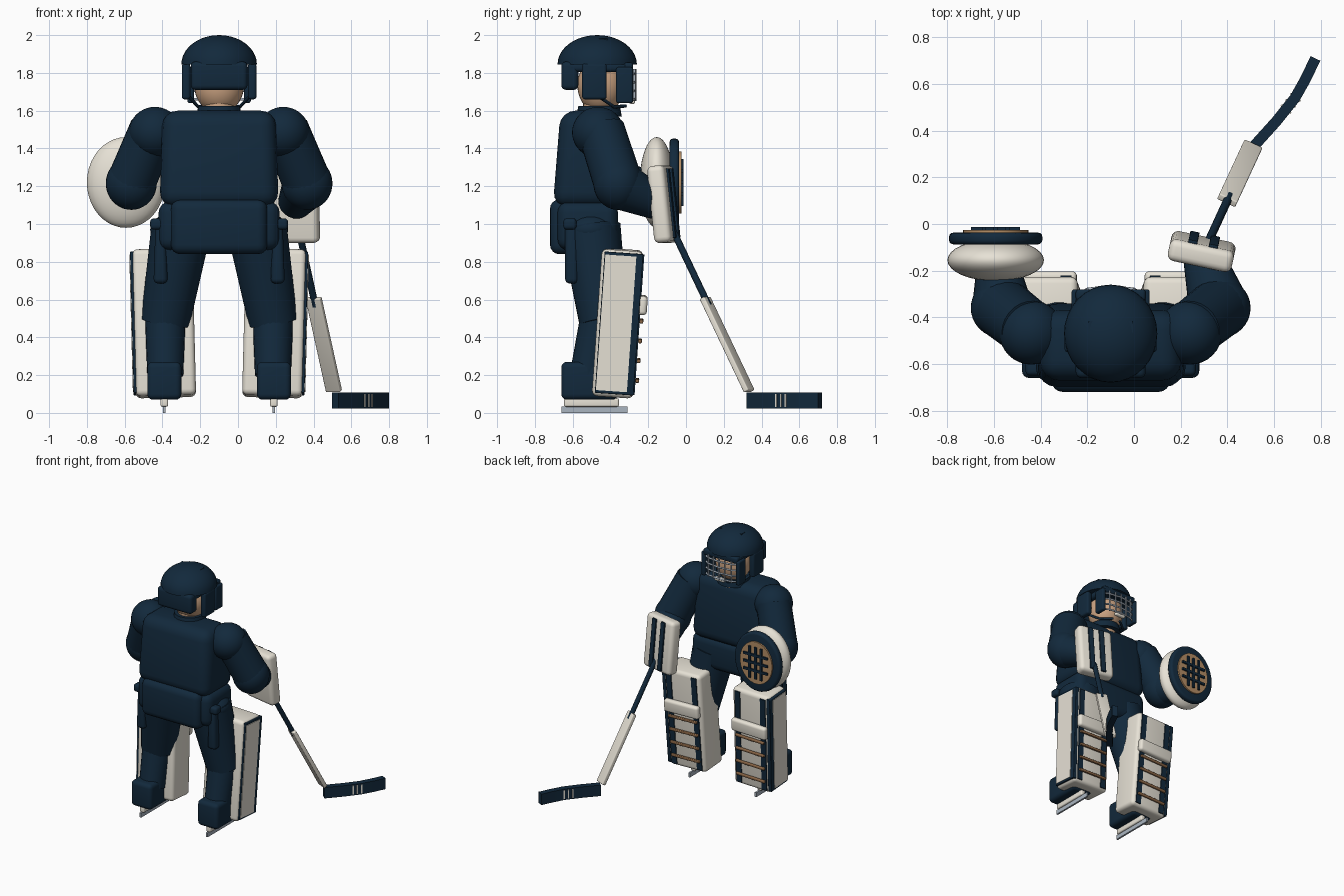
import bpy, bmesh
from math import radians
from mathutils import Matrix, Vector

if "Cube" in bpy.data.objects:
    bpy.data.objects.remove(bpy.data.objects["Cube"], do_unlink=True)

CX = -0.1  # body centre line


def material(name, rgb):
    m = bpy.data.materials.new(name)
    m.use_nodes = True
    m.diffuse_color = (*rgb, 1)
    m.node_tree.nodes["Principled BSDF"].inputs["Base Color"].default_value = (*rgb, 1)
    return m


NAVY = material("navy", (0.006, 0.022, 0.045))
WHITE = material("cream white", (0.80, 0.76, 0.67))
SKIN = material("skin", (0.62, 0.38, 0.23))
TAN = material("tan leather", (0.46, 0.27, 0.13))
BROWN = material("brown lace", (0.25, 0.13, 0.06))
STEEL = material("steel", (0.40, 0.46, 0.53))


def finish(name, bm, mat, matrix=Matrix()):
    bmesh.ops.recalc_face_normals(bm, faces=bm.faces)
    me = bpy.data.meshes.new(name)
    bm.to_mesh(me)
    bm.free()
    me.materials.append(mat)
    ob = bpy.data.objects.new(name, me)
    ob.matrix_world = matrix
    bpy.context.collection.objects.link(ob)
    bpy.ops.object.select_all(action="DESELECT")
    ob.select_set(True)
    bpy.context.view_layer.objects.active = ob
    bpy.ops.object.shade_smooth_by_angle(angle=radians(40))
    return ob


def block(name, size, loc, mat, bevel=0.0, frame=Matrix(), taper=(1, 1)):
    """Rounded box; taper scales the top in x and y."""
    bm = bmesh.new()
    bmesh.ops.create_cube(bm, size=1)
    for v in bm.verts:
        k = taper if v.co.z > 0 else (1, 1)
        v.co = Vector((v.co.x * size[0] * k[0], v.co.y * size[1] * k[1], v.co.z * size[2]))
    if bevel:
        bmesh.ops.bevel(bm, geom=bm.edges[:], offset=bevel, segments=4, profile=0.5, affect="EDGES")
    return finish(name, bm, mat, frame @ Matrix.Translation(loc))


def rod(name, a, b, r1, r2, mat, sides=24):
    a, b = Vector(a), Vector(b)
    bm = bmesh.new()
    bmesh.ops.create_cone(bm, cap_ends=True, segments=sides, radius1=r1, radius2=r2, depth=(b - a).length)
    rot = (b - a).to_track_quat("Z", "Y").to_matrix().to_4x4()
    return finish(name, bm, mat, Matrix.Translation((a + b) / 2) @ rot)


def ball(name, loc, radii, mat, half=False):
    bm = bmesh.new()
    bmesh.ops.create_uvsphere(bm, u_segments=32, v_segments=20, radius=1)
    if half:
        bmesh.ops.bisect_plane(bm, geom=bm.verts[:] + bm.edges[:] + bm.faces[:], plane_co=(0, 0, 0),
                               plane_no=(0, 0, 1), clear_inner=True)
        bmesh.ops.holes_fill(bm, edges=[e for e in bm.edges if e.is_boundary])
    bmesh.ops.scale(bm, vec=radii, verts=bm.verts)
    return finish(name, bm, mat, Matrix.Translation(loc))


def disc(name, loc, rx, rz, depth, mat, bevel=0.0):
    bm = bmesh.new()
    bmesh.ops.create_cone(bm, cap_ends=True, segments=40, radius1=1, radius2=1, depth=depth)
    bmesh.ops.scale(bm, vec=(rx, rz, 1), verts=bm.verts)
    if bevel:
        rims = [e for e in bm.edges if abs(e.verts[0].co.z - e.verts[1].co.z) < 1e-4]
        bmesh.ops.bevel(bm, geom=rims, offset=bevel, segments=3, profile=0.5, affect="EDGES")
    return finish(name, bm, mat, Matrix.Translation(loc) @ Matrix.Rotation(radians(90), 4, "X"))


def wire(name, points, r, mat):
    cu = bpy.data.curves.new(name, "CURVE")
    cu.dimensions = "3D"
    cu.bevel_depth, cu.bevel_resolution, cu.use_fill_caps = r, 2, True
    sp = cu.splines.new("POLY")
    sp.points.add(len(points) - 1)
    for p, co in zip(sp.points, points):
        p.co = (*co, 1)
    cu.materials.append(mat)
    bpy.context.collection.objects.link(bpy.data.objects.new(name, cu))


# Torso, collar and trousers
block("torso", (0.63, 0.37, 0.51), (CX, -0.52, 1.345), NAVY, 0.08, taper=(0.95, 0.78))
rod("collar", (CX, -0.46, 1.57), (CX, -0.46, 1.625), 0.12, 0.11, NAVY, 32)
block("pelvis", (0.64, 0.32, 0.26), (CX, -0.52, 0.99), NAVY, 0.06)
block("lower_back_pad", (0.51, 0.22, 0.29), (CX, -0.61, 0.985), NAVY, 0.05)

# Head and helmet
rod("neck", (CX, -0.46, 1.55), (CX, -0.46, 1.72), 0.085, 0.085, SKIN)
ball("head", (CX, -0.45, 1.735), (0.132, 0.125, 0.15), SKIN)
ball("helmet_shell", (CX, -0.47, 1.845), (0.2, 0.21, 0.155), NAVY, half=True)
block("helmet_rim", (0.3, 0.32, 0.05), (CX, -0.47, 1.83), NAVY, 0.02)
block("helmet_back", (0.3, 0.09, 0.15), (CX, -0.615, 1.785), NAVY, 0.025)
block("brow_guard", (0.3, 0.05, 0.05), (CX, -0.305, 1.83), NAVY, 0.015)
block("chin_cup", (0.09, 0.03, 0.03), (CX, -0.285, 1.65), WHITE, 0.01)
for i, z in enumerate((1.66, 1.705, 1.75, 1.795)):
    wire(f"cage_bar_{i}", [(CX + x, y, z) for x, y in
         ((-0.15, -0.31), (-0.1, -0.28), (0, -0.268), (0.1, -0.28), (0.15, -0.31))], 0.007, STEEL)
for i in range(-2, 3):
    x, y = i * 0.05, -0.268 - 0.003 * i * i
    wire(f"cage_upright_{i + 2}", [(CX + x, y, 1.65), (CX + x, y, 1.82)], 0.006, STEEL)

# Paired body parts
for s, side in ((1, "left"), (-1, "right")):
    def P(dx, y, z):
        return (CX + s * dx, y, z)

    block(side + "_ear_guard", (0.045, 0.13, 0.19), P(0.175, -0.485, 1.755), NAVY, 0.015)
    block(side + "_cage_mount", (0.035, 0.09, 0.19), P(0.15, -0.325, 1.735), NAVY, 0.012)
    wire(side + "_chin_strap", [P(0.165, -0.47, 1.68), P(0.11, -0.38, 1.62), P(0.03, -0.32, 1.625)], 0.009, NAVY)
    for k in (0.055, 0.085):
        block(side + "_helmet_vent", (0.02, 0.05, 0.012), P(k, -0.44, 1.985 - k * 0.1), NAVY)

    # Arms
    ball(side + "_shoulder", P(0.34, -0.465, 1.485), (0.138, 0.138, 0.135), NAVY)
    rod(side + "_upper_arm", P(0.35, -0.45, 1.5), P(0.465, -0.36, 1.22), 0.125, 0.13, NAVY)
    ball(side + "_elbow", P(0.465, -0.36, 1.215), (0.135, 0.13, 0.14), NAVY)
    hand = P(0.4, -0.15, 1.11) if s > 0 else P(0.485, -0.17, 1.18)
    rod(side + "_forearm", P(0.465, -0.36, 1.21), hand, 0.132, 0.09, NAVY)

    # Legs
    ball(side + "_hip", P(0.2, -0.505, 0.97), (0.165, 0.145, 0.1), NAVY)
    rod(side + "_thigh", P(0.2, -0.505, 0.98), P(0.285, -0.435, 0.48), 0.16, 0.13, NAVY)
    rod(side + "_shin", P(0.285, -0.44, 0.56), P(0.285, -0.52, 0.2), 0.11, 0.095, NAVY)
    block(side + "_hip_guard", (0.1, 0.07, 0.06), P(0.315, -0.615, 1.0), NAVY, 0.02)
    block(side + "_thigh_flap", (0.075, 0.07, 0.33), P(0.31, -0.605, 0.85), NAVY, 0.025, taper=(0.7, 1))

    # Skates
    block(side + "_boot", (0.18, 0.3, 0.2), P(0.29, -0.51, 0.17), NAVY, 0.03)
    block(side + "_blade_holder", (0.04, 0.29, 0.045), P(0.29, -0.5, 0.055), WHITE, 0.01)
    block(side + "_skate_blade", (0.014, 0.35, 0.035), P(0.29, -0.485, 0.0175), STEEL)

    # Leg pads, built in a tilted frame
    F = (Matrix.Translation(P(0.292, -0.362, 0.475)) @ Matrix.Rotation(radians(-4), 4, "X")
         @ Matrix.Rotation(radians(s * 1.5), 4, "Y"))
    block(side + "_leg_pad", (0.32, 0.22, 0.78), (0, 0, 0), WHITE, 0.03, F)
    block(side + "_pad_edge", (0.03, 0.205, 0.75), (s * 0.155, 0.008, 0.003), NAVY, 0.005, F)
    block(side + "_pad_side_panel", (0.006, 0.165, 0.72), (s * 0.171, -0.008, 0.003), WHITE, 0, F)
    for k in (-1, 1):
        block(side + "_pad_stripe", (0.045, 0.012, 0.74), (k * 0.11, 0.11, 0), NAVY, 0, F)
    block(side + "_knee_roll", (0.3, 0.05, 0.1), (0, 0.125, 0.105), WHITE, 0.02, F)
    for i in range(4):
        bar = block(side + f"_pad_lace_{i}", (0.25, 0.02, 0.02), (0, 0.125, 0.02 - i * 0.105), BROWN, 0.006, F)

# Catching glove
G = Vector((-0.593, -0.155, 1.22))
ball("catch_glove", G, (0.207, 0.09, 0.24), WHITE)
disc("glove_rim", G + Vector((0, 0.093, 0)), 0.2, 0.232, 0.05, NAVY, 0.018)
disc("glove_palm", G + Vector((0, 0.122, 0)), 0.14, 0.165, 0.016, TAN)
for i in (-1, 0, 1):
    block("glove_web_upright", (0.018, 0.014, 0.25), G + Vector((i * 0.05, 0.135, 0)), NAVY)
    block("glove_web_bar", (0.21, 0.014, 0.018), G + Vector((0, 0.135, i * 0.06)), NAVY)

# Blocker
B = (Matrix.Translation((0.29, -0.118, 1.105)) @ Matrix.Rotation(radians(-12), 4, "Z")
     @ Matrix.Rotation(radians(6), 4, "X"))
block("blocker", (0.28, 0.095, 0.41), (0, 0, 0), WHITE, 0.03, B)
for k in (-1, 1):
    block("blocker_stripe", (0.04, 0.018, 0.37), (k * 0.045, 0.05, 0), NAVY, 0.004, B)

# Stick shaft and paddle
top, bottom = Vector((0.4, 0.1, 0.61)), Vector((0.508, 0.335, 0.115))
axis = (top - bottom).normalized()
rod("stick_shaft", top - axis * 0.05, top + axis * 0.5, 0.018, 0.018, NAVY, 12)
across = Vector((0.9, -0.42, 0)).normalized()
S = Matrix((across, axis.cross(across), axis)).transposed().to_4x4()
S.translation = (top + bottom) / 2
block("stick_paddle", (0.085, 0.03, (top - bottom).length), (0, 0, 0), WHITE, 0.006, S)

# Curved stick blade swept along a bent path
path = [Vector(p) for p in ((0.515, 0.335), (0.61, 0.44), (0.69, 0.54), (0.735, 0.62), (0.778, 0.71))]
bm = bmesh.new()
rings = []
for i, p in enumerate(path):
    d = (path[min(i + 1, len(path) - 1)] - path[max(i - 1, 0)]).normalized() * 0.023
    rings.append([bm.verts.new((p.x - k * d.y, p.y + k * d.x, z))
                  for k, z in ((-1, 0.022), (1, 0.022), (1, 0.108), (-1, 0.108))])
for a, b in zip(rings, rings[1:]):
    for j in range(4):
        bm.faces.new((a[j], a[j - 1], b[j - 1], b[j]))
bm.faces.new(rings[0])
bm.faces.new(rings[-1])
finish("stick_blade", bm, NAVY)
for i in range(3):
    T = Matrix.Translation((0.652 + i * 0.02, 0.4925 + i * 0.025, 0.065)) @ Matrix.Rotation(radians(51.3), 4, "Z")
    block("blade_tape", (0.009, 0.054, 0.07), (0, 0, 0), WHITE, 0, T)
